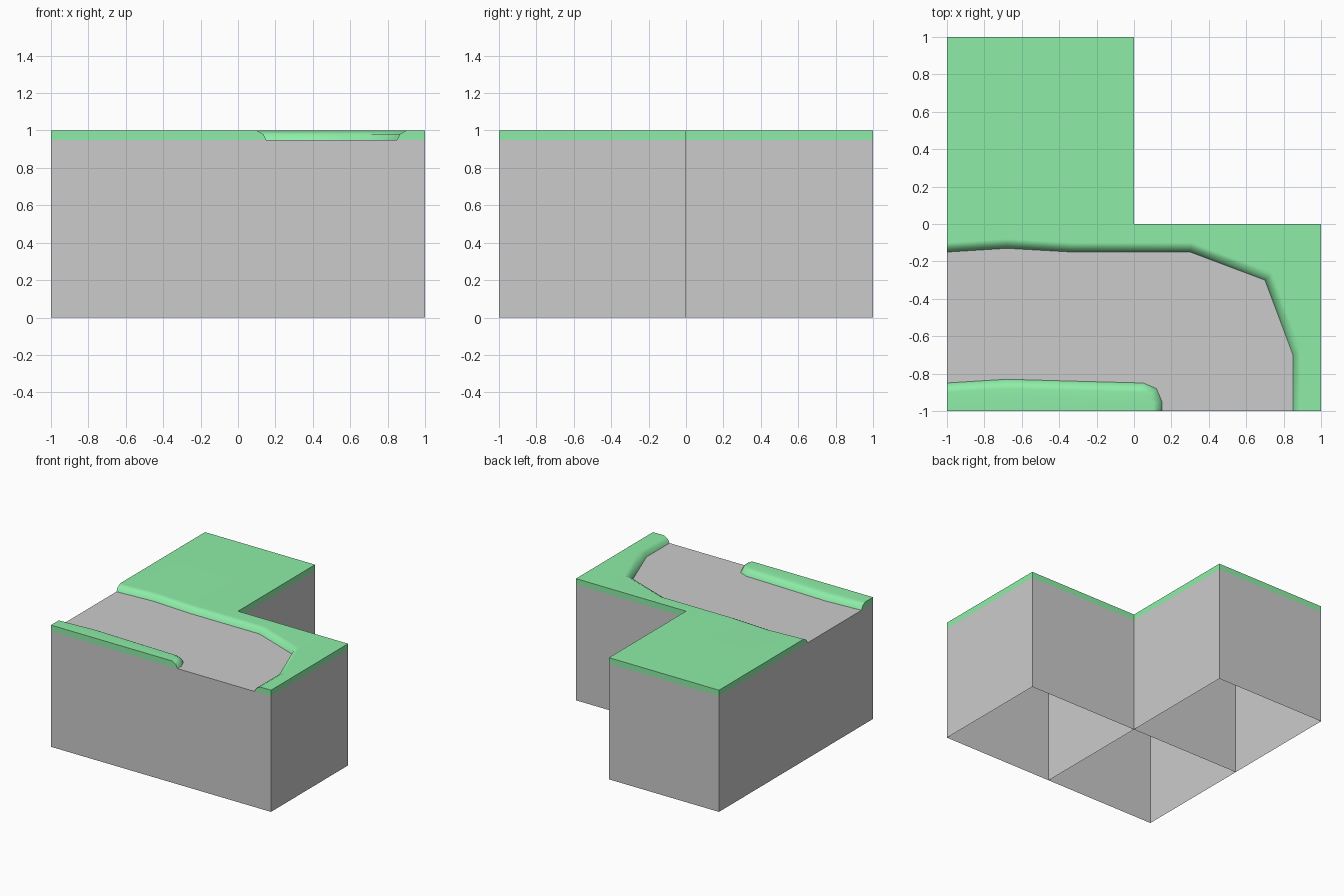
import bpy, bmesh, math
from mathutils import Vector

if "Cube" in bpy.data.objects:
    bpy.data.objects.remove(bpy.data.objects["Cube"])

GROUND, TOP = 0.95, 1.0
BANK = [(0, GROUND), (0.015, 0.98), (0.05, TOP)]   # inset from path, height

green = bpy.data.materials.new("grass")
green.diffuse_color = (0.27, 0.85, 0.39, 1)
green.use_nodes = True
green.node_tree.nodes["Principled BSDF"].inputs["Base Color"].default_value = green.diffuse_color


def make(name, faces, mat=None):
    """Object from a list of faces, each a list of points."""
    bm = bmesh.new()
    for f in faces:
        bm.faces.new([bm.verts.new(p) for p in f])
    bmesh.ops.remove_doubles(bm, verts=bm.verts, dist=1e-5)
    me = bpy.data.meshes.new(name)
    bm.to_mesh(me)
    bm.free()
    ob = bpy.data.objects.new(name, me)
    bpy.context.collection.objects.link(ob)
    if mat:
        me.materials.append(mat)
    return ob


def wall(a, b, z0, z1):
    return [(*a, z0), (*b, z0), (*b, z1), (*a, z1)]


def inset(line, outer, d):
    """Shift the path edge to its left; ends slide along the block side."""
    pts = [Vector(p) for p in line]
    res = [pts[0] + (Vector(outer[-1]) - pts[0]).normalized() * d]
    for p, q, r in zip(pts, pts[1:], pts[2:]):
        u, v = (q - p).normalized(), (r - q).normalized()
        n, m = Vector((-u.y, u.x)), Vector((-v.y, v.x))
        res.append(q + (n + m) * d / (1 + n.dot(m)))
    res.append(pts[-1] + (Vector(outer[0]) - pts[-1]).normalized() * d)
    return res


def grass(name, line, outer):
    rings = [[(p.x, p.y, z) for p in inset(line, outer, d)] for d, z in BANK]
    faces = []
    for lo, hi in zip(rings, rings[1:]):
        for i in range(len(lo) - 1):
            faces.append([lo[i], lo[i + 1], hi[i + 1], hi[i]])
    faces.append(rings[-1] + [(*p, TOP) for p in outer])
    faces += [wall(a, b, GROUND, TOP) for a, b in zip(outer, outer[1:])]
    # cut ends of the rounded bank
    faces.append([(*outer[-1], GROUND)] + [r[0] for r in rings] + [(*outer[-1], TOP)])
    faces.append([rings[0][-1], (*outer[0], GROUND), (*outer[0], TOP)]
                 + [r[-1] for r in rings[:0:-1]])
    ob = make(name, faces, green)
    bpy.ops.object.select_all(action='DESELECT')
    ob.select_set(True)
    bpy.context.view_layer.objects.active = ob
    bpy.ops.object.shade_smooth_by_angle(angle=math.radians(50))
    mod = ob.modifiers.new("weighted", 'WEIGHTED_NORMAL')
    mod.keep_sharp = True


# Path edges
outer_edge = [(-1, -.15), (-.68, -.13), (-.33, -.15), (.3, -.15), (.7, -.3),
              (.85, -.7), (.85, -1)]
inner_edge = [(.15, -1), (.15, -.95), (.12, -.88), (.05, -.85), (-.33, -.84),
              (-.68, -.83), (-1, -.85)]

# Grass areas around the path
grass("main_grass", outer_edge, [(1, -1), (1, 0), (0, 0), (0, 1), (-1, 1)])
grass("front_grass_strip", inner_edge, [(-1, -1)])

# Path surface
make("path", [[(*p, GROUND) for p in (outer_edge + inner_edge)[::-1]]])
for p in bpy.data.objects["path"].data.polygons:
    if p.normal.z < 0:
        p.flip()

# Stone sides of the L-shaped block, open underneath
corners = [(-1, -1), (0, -1), (1, -1), (1, 0), (0, 0), (0, 1), (-1, 1), (-1, 0)]
make("block_walls", [wall(a, b, 0, GROUND)
                     for a, b in zip(corners, corners[1:] + corners[:1])])

# Inner walls between the three square cells
make("partition_walls", [wall((0, -1), (0, 0), 0, GROUND),
                         wall((0, 0), (-1, 0), 0, GROUND)])
